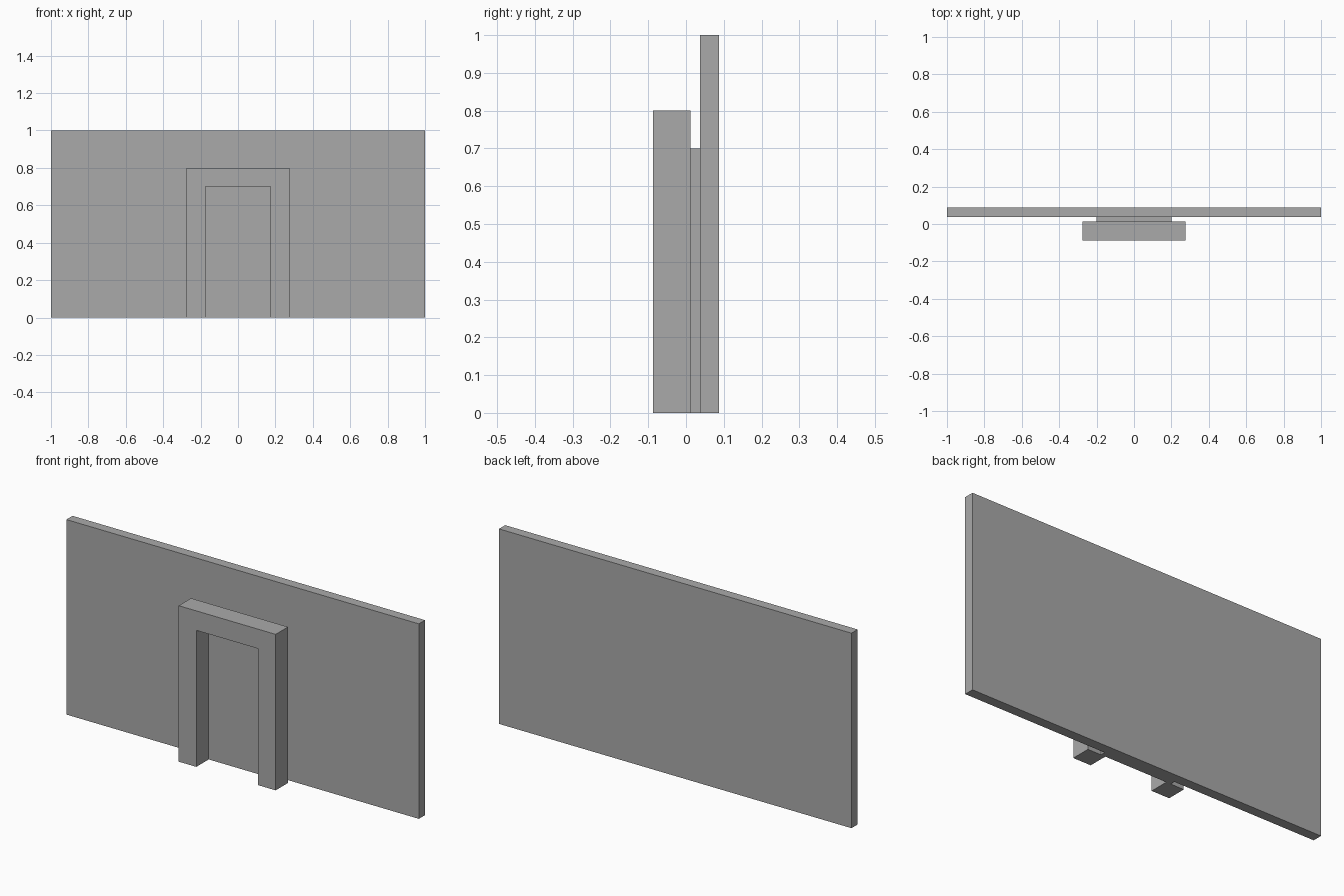
import bpy
import bmesh

cube = bpy.data.objects.get("Cube")
if cube:
    bpy.data.objects.remove(cube, do_unlink=True)

# One plain grey for every part
grey = bpy.data.materials.new("plain_grey")
grey.use_nodes = True
colour = (0.4, 0.4, 0.4, 1)
grey.diffuse_color = colour
grey.node_tree.nodes["Principled BSDF"].inputs["Base Color"].default_value = colour


def extrude_profile(name, outline, front, back):
    """Solid from an x-z outline, running from front to back along y."""
    bm = bmesh.new()
    face = bm.faces.new([bm.verts.new((x, front, z)) for x, z in outline])
    result = bmesh.ops.extrude_face_region(bm, geom=[face])
    moved = [v for v in result["geom"] if isinstance(v, bmesh.types.BMVert)]
    bmesh.ops.translate(bm, verts=moved, vec=(0, back - front, 0))
    bmesh.ops.recalc_face_normals(bm, faces=bm.faces)
    mesh = bpy.data.meshes.new(name)
    bm.to_mesh(mesh)
    bm.free()
    mesh.materials.append(grey)
    obj = bpy.data.objects.new(name, mesh)
    bpy.context.collection.objects.link(obj)
    return obj


def rectangle(half_width, height):
    return [(-half_width, 0), (half_width, 0), (half_width, height), (-half_width, height)]


def arch(half_width, height, thickness):
    inner = half_width - thickness
    right = [(inner, 0), (half_width, 0), (half_width, height)]
    left = [(-x, z) for x, z in reversed(right)]
    top = height - thickness
    return right + left + [(-inner, top), (inner, top)]


# Wall slab, door panel against it, and the projecting door frame
extrude_profile("wall", rectangle(1, 1), 0.0375, 0.0875)
extrude_profile("door_panel", rectangle(0.2, 0.7), 0.0125, 0.0375)
extrude_profile("door_frame", arch(0.275, 0.8, 0.1), -0.0875, 0.0125)
